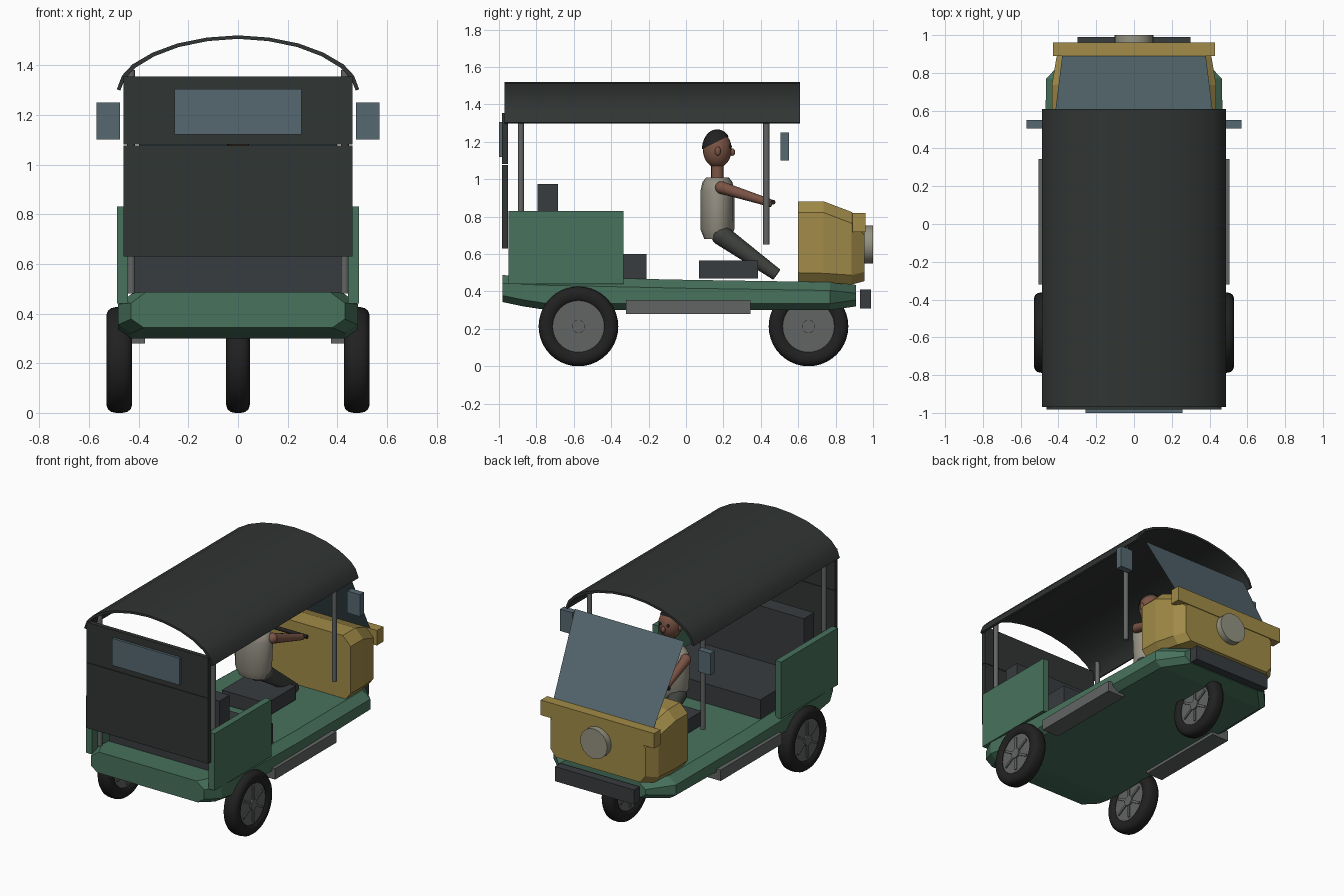
import bpy, bmesh, math
from mathutils import Vector, Matrix

if "Cube" in bpy.data.objects:
    bpy.data.objects.remove(bpy.data.objects["Cube"])


def material(name, r, g, b):
    m = bpy.data.materials.new(name)
    m.diffuse_color = (r, g, b, 1)
    m.use_nodes = True
    m.node_tree.nodes["Principled BSDF"].inputs["Base Color"].default_value = m.diffuse_color
    return m


GREEN = material("green paint", 0.065, 0.17, 0.11)
YELLOW = material("yellow paint", 0.36, 0.26, 0.065)
DARK = material("dark canvas", 0.03, 0.035, 0.032)
VINYL = material("dark vinyl", 0.04, 0.045, 0.05)
RUBBER = material("rubber", 0.015, 0.015, 0.015)
METAL = material("metal", 0.12, 0.13, 0.125)
GLASS = material("glass", 0.09, 0.14, 0.16)
LAMP = material("lamp", 0.3, 0.29, 0.22)
SKIN = material("skin", 0.2, 0.09, 0.06)
SHIRT = material("shirt", 0.3, 0.28, 0.23)
TROUSERS = material("trousers", 0.05, 0.055, 0.05)


def finish(name, bm, mat, smooth=False):
    bmesh.ops.recalc_face_normals(bm, faces=bm.faces)
    me = bpy.data.meshes.new(name)
    bm.to_mesh(me)
    bm.free()
    me.materials.append(mat)
    ob = bpy.data.objects.new(name, me)
    bpy.context.collection.objects.link(ob)
    if smooth:
        bpy.ops.object.select_all(action='DESELECT')
        ob.select_set(True)
        bpy.context.view_layer.objects.active = ob
        bpy.ops.object.shade_smooth_by_angle(angle=math.radians(40))
    return ob


def box(name, x, y, z, mat, turn=None):
    """Box from (min, max) pairs."""
    bm = bmesh.new()
    bmesh.ops.create_cube(bm, size=1)
    for v in bm.verts:
        v.co = Vector([(a + b) / 2 + c * (b - a) for (a, b), c in zip((x, y, z), v.co)])
    if turn:
        bmesh.ops.transform(bm, matrix=turn, verts=bm.verts)
    return finish(name, bm, mat)


def rod(name, p, q, r1, r2, mat, n=16):
    """Straight or tapered cylinder between two points."""
    p, q = Vector(p), Vector(q)
    d = q - p
    bm = bmesh.new()
    bmesh.ops.create_cone(bm, cap_ends=True, segments=n, radius1=r1, radius2=r2, depth=d.length,
                          matrix=Matrix.Translation((p + q) / 2) @ d.to_track_quat('Z', 'Y').to_matrix().to_4x4())
    return finish(name, bm, mat, True)


def ball(name, c, size, mat, top_only=None):
    bm = bmesh.new()
    bmesh.ops.create_uvsphere(bm, u_segments=20, v_segments=12, radius=1)
    if top_only:
        bmesh.ops.bisect_plane(bm, geom=bm.verts[:] + bm.edges[:] + bm.faces[:], plane_co=Vector(top_only) * 0.35,
                               plane_no=top_only, clear_inner=True)
    for v in bm.verts:
        v.co = Vector([a + s * b for a, s, b in zip(c, size, v.co)])
    return finish(name, bm, mat, True)


def loft(name, rings, mat, smooth=False, wrap=False):
    """Skin closed rings; cap the ends, or join last to first."""
    bm = bmesh.new()
    rows = [[bm.verts.new(p) for p in r] for r in rings]
    n = len(rows[0])
    for a, b in zip(rows, rows[1:] + (rows[:1] if wrap else [])):
        for i in range(n):
            bm.faces.new((a[i], a[(i + 1) % n], b[(i + 1) % n], b[i]))
    if not wrap:
        bm.faces.new(rows[0])
        bm.faces.new(rows[-1])
    return finish(name, bm, mat, smooth)


def shell(y, w, zb, zt, tx, tz, bx, bz):
    """Chamfered box section across the body."""
    half = [(w - bx, zb), (w, zb + bz), (w, zt - tz), (w - tx, zt)]
    return [(x, y, z) for x, z in half] + [(-x, y, z) for x, z in reversed(half)]


# Floor tub
loft("floor_tub", [shell(*s, 0.06, 0.045, 0.05, 0.035) for s in (
    (-0.98, 0.43, 0.343, 0.487), (-0.87, 0.483, 0.32, 0.483), (-0.74, 0.483, 0.3, 0.478),
    (0, 0.48, 0.3, 0.462), (0.77, 0.465, 0.3, 0.45), (0.91, 0.33, 0.32, 0.435))], GREEN)

# Front cowl, crossbeam, lamp and bumper
loft("front_cowl", [shell(*s, 0.06, 0.06, 0.04, 0.05) for s in (
    (0.6, 0.435, 0.45, 0.882), (0.735, 0.435, 0.447, 0.882), (0.885, 0.41, 0.437, 0.825),
    (0.955, 0.36, 0.455, 0.76))], YELLOW)
box("crossbeam", (-0.43, 0.43), (0.89, 0.96), (0.717, 0.82), YELLOW)
rod("headlight", (0, 0.94, 0.65), (0, 1.0, 0.65), 0.102, 0.102, LAMP, 32)
box("bumper", (-0.3, 0.3), (0.93, 0.99), (0.31, 0.41), VINYL)

# Windscreen
bm = bmesh.new()
bm.faces.new([bm.verts.new(p) for p in ((-0.38, 0.89, 0.82), (0.38, 0.89, 0.82), (0.415, 0.61, 1.315), (-0.415, 0.61, 1.315))])
finish("windscreen", bm, GLASS)

# Arched canopy
arch = [(0, 1.52), (0.125, 1.511), (0.245, 1.487), (0.345, 1.45), (0.425, 1.403), (0.467, 1.358), (0.488, 1.303)]
inner = [(x * 0.975, z - 0.014) for x, z in arch[:-1]] + [(0.474, 1.298)]
outline = [(-x, z) for x, z in arch[:0:-1]] + arch + inner[::-1] + [(-x, z) for x, z in inner[1:]]
loft("canopy", [[(x, y, z) for x, z in outline] for y in (-0.97, 0.61)], DARK, True)

# Rear curtain and window
box("rear_curtain_lower", (-0.462, 0.462), (-0.983, -0.953), (0.63, 1.077), DARK)
box("rear_curtain_upper", (-0.462, 0.462), (-0.983, -0.953), (1.08, 1.355), DARK)
box("rear_window", (-0.256, 0.256), (-1.0, -0.975), (1.12, 1.305), GLASS)

# Seats
box("bench_seat", (-0.415, 0.415), (-0.8, -0.212), (0.46, 0.6), VINYL)
box("bench_back", (-0.415, 0.415), (-0.795, -0.685), (0.585, 0.975), VINYL)
box("driver_seat", (-0.17, 0.17), (0.07, 0.385), (0.47, 0.565), VINYL)

# Parts on both sides
for s, side in ((1, "right"), (-1, "left")):
    def span(a, b):
        return (min(s * a, s * b), max(s * a, s * b))
    box(side + "_side_panel", span(0.443, 0.487), (-0.95, -0.335), (0.44, 0.83), GREEN)
    box(side + "_footboard", span(0.375, 0.505), (-0.32, 0.345), (0.28, 0.355), METAL)
    box(side + "_mirror", span(0.475, 0.57), (0.505, 0.55), (1.1, 1.25), GLASS)
    rod(side + "_front_post", (s * 0.43, 0.43, 0.65), (s * 0.43, 0.43, 1.38), 0.017, 0.017, METAL, 10)
    rod(side + "_rear_post", (s * 0.43, -0.882, 0.48), (s * 0.43, -0.882, 1.38), 0.017, 0.017, METAL, 10)
    # Driver limbs
    rod(side + "_arm", (s * 0.135, 0.19, 0.955), (s * 0.165, 0.46, 0.87), 0.033, 0.02, SKIN)
    ball(side + "_shoulder", (s * 0.13, 0.19, 0.955), (0.034,) * 3, SKIN)
    rod(side + "_leg", (s * 0.075, 0.19, 0.7), (s * 0.09, 0.485, 0.49), 0.055, 0.033, TROUSERS)
    ball(side + "_hip", (s * 0.075, 0.19, 0.7), (0.055,) * 3, TROUSERS)
    ball(side + "_ear", (s * 0.075, 0.17, 1.15), (0.012, 0.016, 0.024), SKIN)
    ball(side + "_eye", (s * 0.028, 0.235, 1.175), (0.01,) * 3, RUBBER)

# Driver body and head
rings = []
for z, a, b in ((0.68, 0.105, 0.07), (0.73, 0.125, 0.09), (0.94, 0.135, 0.09), (0.985, 0.12, 0.08), (1.01, 0.085, 0.06)):
    rings.append([(a * math.cos(t * math.pi / 8), 0.168 + b * math.sin(t * math.pi / 8), z) for t in range(16)])
loft("driver_torso", rings, SHIRT, True)
rod("driver_neck", (0, 0.168, 1.0), (0, 0.168, 1.08), 0.033, 0.033, SKIN)
ball("driver_head", (0, 0.167, 1.16), (0.075, 0.077, 0.1), SKIN)
ball("driver_nose", (0, 0.247, 1.145), (0.014, 0.016, 0.02), SKIN)
ball("driver_hair", (0, 0.166, 1.16), (0.08, 0.081, 0.107), RUBBER, (0, -0.35, 0.94))
rod("handlebar", (-0.2, 0.465, 0.877), (0.2, 0.465, 0.877), 0.013, 0.013, RUBBER)


# Wheels: tyre, rim disc, hub and spokes
def wheel(name, cx, cy, w):
    r0, n = 0.213, 40
    prof = [(0.138, -0.75), (0.15, -0.95), (0.18, -1), (0.198, -0.88), (0.209, -0.62), (r0, -0.25)]
    prof += [(r, -x) for r, x in reversed(prof)]
    loft(name + "_tyre", [[(cx + x * w, cy + r * math.cos(t), r0 + r * math.sin(t)) for r, x in prof]
                          for t in (2 * math.pi * i / n for i in range(n))], RUBBER, True, True)

    def disc(part, h, r):
        rod(name + part, (cx - h, cy, r0), (cx + h, cy, r0), r, r, METAL, 32)
    disc("_rim", w * 0.68, 0.142)
    disc("_hub", w * 0.9, 0.035)
    for i in range(3):
        turn = Matrix.Translation((cx, cy, r0)) @ Matrix.Rotation(math.pi / 6 + i * math.pi / 3, 4, 'X')
        box(name + "_spokes", (-w * 0.82, w * 0.82), (-0.12, 0.12), (-0.008, 0.008), METAL, turn)


wheel("rear_right_wheel", 0.478, -0.575, 0.052)
wheel("rear_left_wheel", -0.478, -0.575, 0.052)
wheel("front_wheel", 0, 0.655, 0.048)
